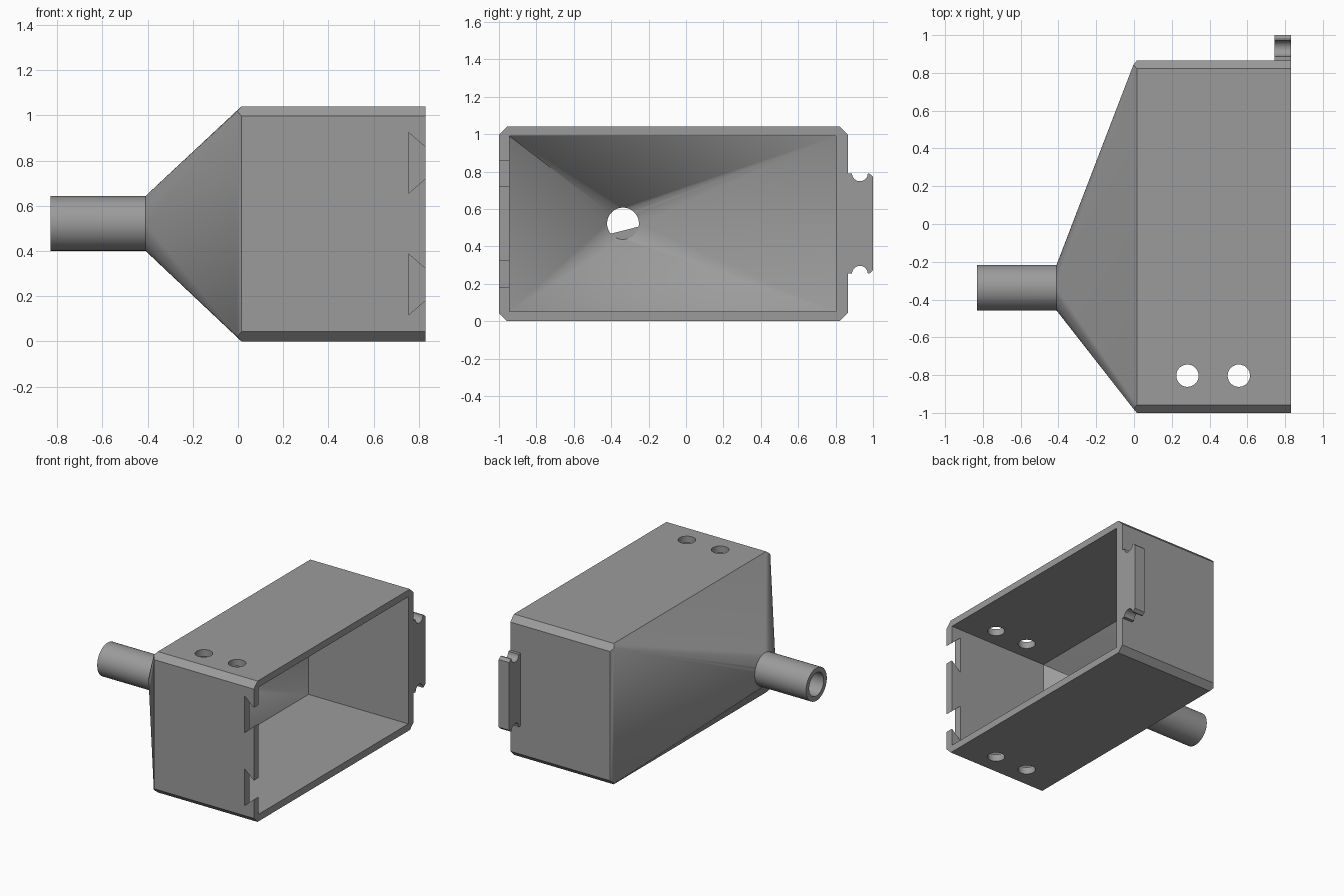
import bpy, bmesh, math
from mathutils import Matrix

if "Cube" in bpy.data.objects:
    bpy.data.objects.remove(bpy.data.objects["Cube"])

grey = bpy.data.materials.new("plain grey")
grey.diffuse_color = (0.33, 0.33, 0.33, 1)
grey.use_nodes = True
grey.node_tree.nodes["Principled BSDF"].inputs["Base Color"].default_value = grey.diffuse_color

X_OPEN, X_BACK, X_NECK, X_END = 0.83, 0.015, -0.41, -0.83
Y0, Y1, Z0, Z1 = -1.0, 0.865, 0.0, 1.04
CY, CZ = -0.337, 0.522            # spout axis
R_OUT, R_IN = 0.121, 0.085
CH = 0.043                        # chamfer of the long edges


def finish(bm, name):
    bmesh.ops.recalc_face_normals(bm, faces=bm.faces)
    mesh = bpy.data.meshes.new(name)
    bm.to_mesh(mesh)
    bm.free()
    mesh.materials.append(grey)
    obj = bpy.data.objects.new(name, mesh)
    bpy.context.collection.objects.link(obj)
    return obj


def hull(name, points):
    bm = bmesh.new()
    for p in points:
        bm.verts.new(p)
    bmesh.ops.convex_hull(bm, input=bm.verts)
    bmesh.ops.dissolve_limit(bm, angle_limit=0.002, verts=bm.verts, edges=bm.edges)
    return finish(bm, name)


def cylinder(name, radius, start, end, axis):
    """Cylinder between two points along x or z."""
    bm = bmesh.new()
    mid = [(a + b) / 2 for a, b in zip(start, end)]
    rot = Matrix.Rotation(math.pi / 2, 4, 'Y') if axis == 'X' else Matrix()
    bmesh.ops.create_cone(bm, cap_ends=True, segments=64, radius1=radius, radius2=radius,
                          depth=math.dist(start, end), matrix=Matrix.Translation(mid) @ rot)
    return finish(bm, name)


def extrude(name, outline, offset):
    bm = bmesh.new()
    face = bm.faces.new([bm.verts.new(p) for p in outline])
    new = bmesh.ops.extrude_face_region(bm, geom=[face])["geom"]
    bmesh.ops.translate(bm, vec=offset,
                        verts=[v for v in new if isinstance(v, bmesh.types.BMVert)])
    return finish(bm, name)


def combine(target, other, operation):
    mod = target.modifiers.new("join", 'BOOLEAN')
    mod.operation, mod.solver, mod.object = operation, 'EXACT', other
    bpy.context.view_layer.objects.active = target
    bpy.ops.object.modifier_apply(modifier=mod.name)
    bpy.data.objects.remove(other)


def ring(x, r):
    return [(x, CY + r * math.cos(a), CZ + r * math.sin(a))
            for a in (i * math.tau / 64 for i in range(64))]


# Chamfered box tapering to the round neck
octagon, corners = [], []
for y, sy in ((Y0, 1), (Y1, -1)):
    for z, sz in ((Z0, 1), (Z1, -1)):
        octagon += [(y + sy * CH, z), (y, z + sz * CH)]
        corners.append((-0.003, y + sy * CH / 2, z + sz * CH / 2))
shell = [(x, y, z) for x in (X_BACK, X_OPEN) for y, z in octagon]
body = hull("funnel_housing", shell + corners + ring(X_NECK, R_OUT))

# Spout tube
combine(body, cylinder("spout", R_OUT, (X_END, CY, CZ), (X_NECK + 0.01, CY, CZ), 'X'), 'UNION')

# Hollow interior and bore
cavity = [(x, y, z) for x in (X_BACK, X_OPEN + 0.1)
          for y in (Y0 + 0.055, Y1 - 0.063) for z in (0.052, 0.99)]
combine(body, hull("cavity", cavity + ring(X_NECK, R_IN)), 'DIFFERENCE')
combine(body, cylinder("bore", R_IN, (X_END - 0.1, CY, CZ), (X_NECK + 0.01, CY, CZ), 'X'),
        'DIFFERENCE')

# Screw holes through top and bottom
for x in (0.283, 0.555):
    combine(body, cylinder("hole", 0.059, (x, -0.803, -0.1), (x, -0.803, 1.14), 'Z'),
            'DIFFERENCE')

# Dovetail notches in the front wall
for z in (0.252, 0.79):
    outer = 0.07 - 0.02 * 0.9 * 1.0
    profile = [(0.755, -0.135), (0.85, -outer), (0.85, outer), (0.755, 0.135)]
    outline = [(x, Y0 - 0.05, z + dz) for x, dz in profile]
    combine(body, extrude("notch", outline, (0, 0.125, 0)), 'DIFFERENCE')

# Latch tab on the back wall, notched at both ends
half = [(Y1, 0.268), (0.888, 0.268)]
half += [(0.93 + 0.042 * math.cos(a), 0.268 + 0.042 * math.sin(a))
         for a in (math.pi * (1 + i / 16) for i in range(1, 16))]
half += [(0.972, 0.268), (0.98, 0.268), (1.0, 0.25)]
profile = half + [(y, -z) for y, z in reversed(half)]
latch = extrude("latch_tab", [(0.745, y, CZ + z) for y, z in profile], (X_OPEN - 0.745, 0, 0))

# Smooth round surfaces, crisp edges
for obj in (body, latch):
    bpy.ops.object.select_all(action='DESELECT')
    obj.select_set(True)
    bpy.context.view_layer.objects.active = obj
    bpy.ops.object.shade_smooth_by_angle(angle=math.radians(25))
